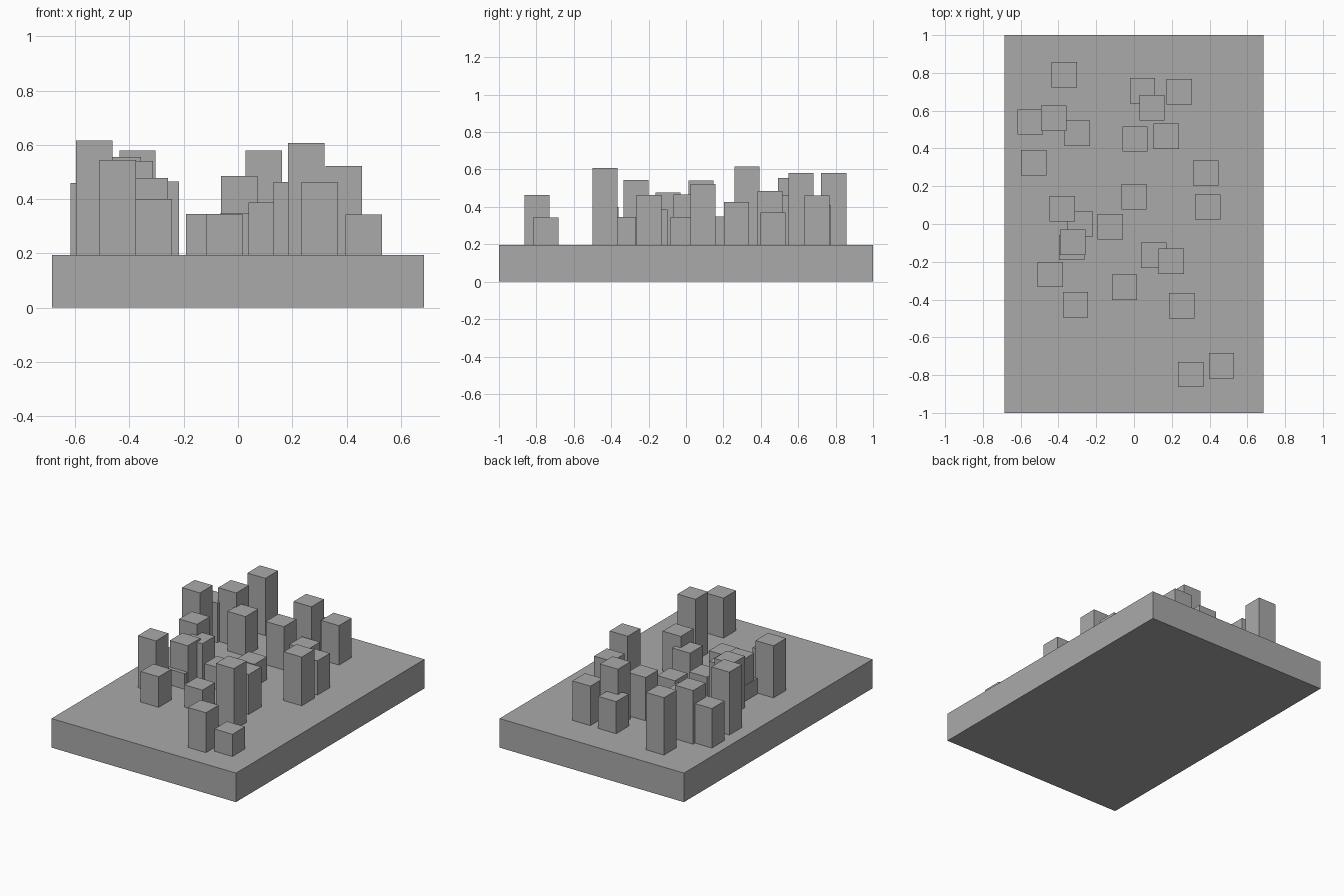
import bpy
import bmesh
from mathutils import Matrix, Vector

if "Cube" in bpy.data.objects:
    bpy.data.objects.remove(bpy.data.objects["Cube"], do_unlink=True)

BASE_TOP = 0.195
TOWER_WIDTH = 0.134

# One plain grey for the whole model
grey = bpy.data.materials.new("plain grey")
grey.use_nodes = True
colour = (0.4, 0.4, 0.4, 1)
grey.diffuse_color = colour
grey.node_tree.nodes["Principled BSDF"].inputs["Base Color"].default_value = colour


def box(name, x, y, width, depth, bottom, top):
    """Flat-sided block centred on x, y between two heights."""
    bm = bmesh.new()
    matrix = (Matrix.Translation(Vector((x, y, (bottom + top) / 2)))
              @ Matrix.Diagonal((width, depth, top - bottom, 1)))
    bmesh.ops.create_cube(bm, size=1, matrix=matrix)
    mesh = bpy.data.meshes.new(name)
    bm.to_mesh(mesh)
    bm.free()
    mesh.materials.append(grey)
    obj = bpy.data.objects.new(name, mesh)
    bpy.context.collection.objects.link(obj)
    return obj


# Ground slab
box("base_slab", 0, 0, 1.37, 2, 0, BASE_TOP)

# Towers from back to front: centre x, centre y, top height
towers = [
    (-.37, .79, .58), (.045, .705, .41), (.24, .70, .46), (.095, .615, .58),
    (-.55, .54, .46), (-.425, .56, .555), (-.30, .48, .46), (.005, .45, .485),
    (.17, .465, .37), (-.53, .325, .617), (.38, .27, .425), (.39, .09, .522),
    (0, .145, .348), (-.38, .08, .54), (-.285, 0, .465), (-.125, -.015, .345),
    (-.325, -.097, .478), (-.33, -.124, .30), (.105, -.165, .387),
    (.197, -.197, .463), (-.443, -.267, .544), (-.05, -.335, .345),
    (-.31, -.427, .40), (.252, -.432, .607), (.30, -.797, .463),
    (.463, -.75, .344),
]
for number, (x, y, top) in enumerate(towers, 1):
    box(f"tower_{number}", x, y, TOWER_WIDTH, TOWER_WIDTH, BASE_TOP, top)
